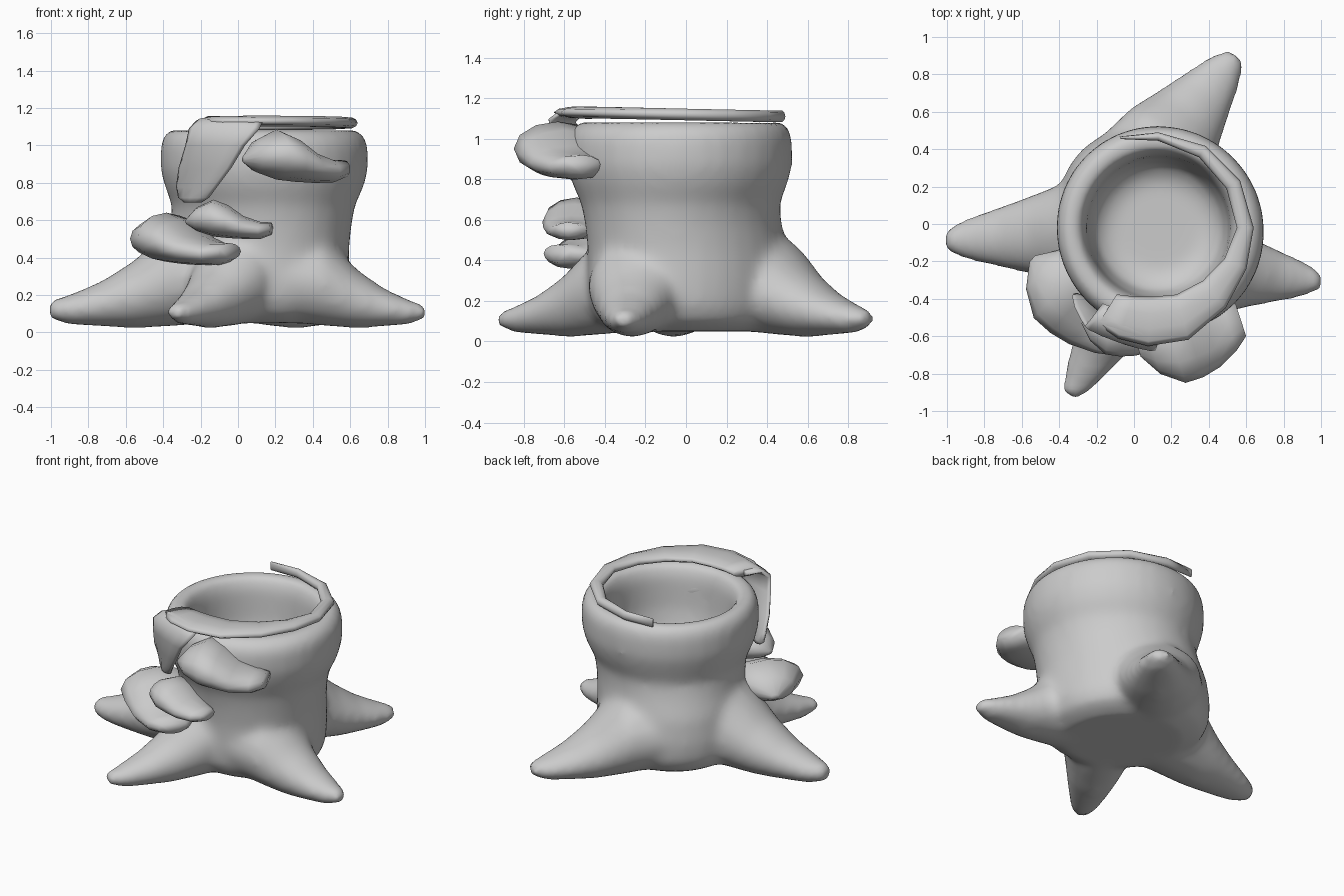
import bpy, bmesh
from math import cos, sin, radians, pi
from mathutils import Vector

if "Cube" in bpy.data.objects:
    bpy.data.objects.remove(bpy.data.objects["Cube"])

GREY = (0.6, 0.6, 0.6, 1)
clay = bpy.data.materials.new("plain grey")
clay.use_nodes = True
clay.diffuse_color = GREY
clay.node_tree.nodes["Principled BSDF"].inputs["Base Color"].default_value = GREY

AXIS = Vector((0.13, -0.02, 0))
UP = Vector((0, 0, 1))


def outward(deg):
    return Vector((cos(radians(deg)), sin(radians(deg)), 0))


def sideways(deg):
    return outward(deg + 90)


def loft(bm, stations, sides):
    """Closed skin through elliptic rings given as (centre, half axis, half axis)."""
    angles = [2 * pi * i / sides for i in range(sides)]
    rings = [[bm.verts.new(c + a * cos(t) + b * sin(t)) for t in angles] for c, a, b in stations]
    for low, high in zip(rings, rings[1:]):
        for i in range(sides):
            j = (i + 1) % sides
            bm.faces.new((low[i], low[j], high[j], high[i]))
    bm.faces.new(rings[0][::-1])
    bm.faces.new(rings[-1])


def finish(bm, name):
    bmesh.ops.recalc_face_normals(bm, faces=bm.faces)
    for face in bm.faces:
        face.smooth = True
    mesh = bpy.data.meshes.new(name)
    bm.to_mesh(mesh)
    bm.free()
    mesh.materials.append(clay)
    obj = bpy.data.objects.new(name, mesh)
    bpy.context.collection.objects.link(obj)
    return obj


# Hollow trunk: height, short radius, long radius, lean along the long diagonal
bm = bmesh.new()
trunk = [(0.05, 0.33, 0.38, 0.04), (0.1, 0.43, 0.48, 0.05), (0.18, 0.46, 0.53, 0.05),
         (0.3, 0.465, 0.535, 0.05), (0.45, 0.46, 0.525, 0.04), (0.58, 0.46, 0.51, 0.01),
         (0.68, 0.475, 0.505, -0.01), (0.78, 0.525, 0.54, -0.015), (0.87, 0.55, 0.563, -0.015),
         (1.0, 0.55, 0.56, -0.015), (1.06, 0.53, 0.535, -0.01), (1.09, 0.48, 0.48, 0),
         (1.075, 0.42, 0.42, 0), (1.0, 0.39, 0.39, 0), (0.8, 0.375, 0.375, 0),
         (0.66, 0.34, 0.34, 0), (0.6, 0.25, 0.25, 0)]
loft(bm, [(AXIS + sideways(45) * lean + UP * z, outward(45) * short, sideways(45) * wide)
          for z, short, wide, lean in trunk], 32)

# Roots: fraction of length, half width, underside, top
root_shape = [(0.2, 0.28, 0.05, 0.55), (0.42, 0.25, 0.03, 0.52), (0.6, 0.19, 0.02, 0.35),
              (0.75, 0.145, 0.03, 0.25), (0.9, 0.1, 0.04, 0.185), (1.0, 0.05, 0.07, 0.155)]
# Start and tip on the ground, width factor, height factor
roots = [((0.13, -0.02), (-1.015, -0.09), 1.1, 1.1), ((0.15, -0.05), (-0.345, -0.925), 0.9, 0.95),
         ((0.1, -0.2), (1.005, -0.31), 0.95, 0.95), ((-0.05, 0.13), (0.545, 0.905), 1.1, 1.0)]
for start, tip, wide, tall in roots:
    start, tip = Vector((*start, 0)), Vector((*tip, 0))
    side = (tip - start).normalized().cross(UP) * wide
    loft(bm, [(start.lerp(tip, t) + UP * (lo + hi * tall) / 2, side * w, UP * (hi * tall - lo) / 2)
              for t, w, lo, hi in root_shape], 16)
stump = finish(bm, "stump_with_roots")
remesh = stump.modifiers.new("blend", 'REMESH')
remesh.mode = 'VOXEL'
remesh.voxel_size = 0.025
remesh.use_smooth_shade = True
smooth = stump.modifiers.new("soften", 'SMOOTH')
smooth.factor = 0.5
smooth.iterations = 16

# Moss strip lying on the rim: angle, inner radius, outer radius
bm = bmesh.new()
strip = [(113, 0.515, 0.53), (90, 0.465, 0.51), (60, 0.435, 0.505), (30, 0.42, 0.505),
         (0, 0.42, 0.51), (-25, 0.39, 0.52), (-50, 0.37, 0.56), (-75, 0.37, 0.62),
         (-95, 0.37, 0.635), (-110, 0.39, 0.63), (-122, 0.42, 0.61)]
loft(bm, [(AXIS + outward(a) * (i + o) / 2 + UP * (1.12 + 0.01 * sin(radians(-a))),
           outward(a) * (o - i) / 2, UP * 0.03) for a, i, o in strip], 10)
finish(bm, "moss_strip")

# Moss tongue hanging over the front: angle, radius, height, half width, lean of thickness
bm = bmesh.new()
tongue = [(251, 0.48, 1.125, 0.15, 90), (252, 0.57, 1.13, 0.19, 80), (251, 0.625, 1.09, 0.2, 30),
          (246, 0.62, 1.0, 0.175, 0), (239, 0.595, 0.88, 0.165, -10), (232, 0.57, 0.78, 0.14, -10),
          (229, 0.56, 0.72, 0.11, 0), (228, 0.555, 0.695, 0.06, 0)]
loft(bm, [(AXIS + outward(a) * r + UP * z, sideways(a) * w,
           (outward(a) * cos(radians(lean)) + UP * sin(radians(lean))) * 0.028)
          for a, r, z, w, lean in tongue], 12)
finish(bm, "moss_tongue")

# Shelf fungi: position along the shelf, half depth, underside, top (all relative)
shelf = [(-1, 0.1, 0.38, 0.5), (-0.75, 0.62, 0.2, 0.8), (-0.35, 1, 0.06, 1), (0, 1, 0.02, 0.85),
         (0.35, 0.9, 0, 0.58), (0.75, 0.65, 0, 0.43), (1, 0.4, 0.1, 0.42)]


def fungus(name, x, y, z, angle, half_length, depth, height):
    bm = bmesh.new()
    loft(bm, [(Vector((x, y, z)) + sideways(angle) * half_length * u + UP * height * (lo + hi) / 2,
               outward(angle) * depth * d, UP * height * (hi - lo) / 2)
              for u, d, lo, hi in shelf], 12)
    finish(bm, name)


fungus("upper_fungus", 0.3, -0.6, 0.8, -72, 0.285, 0.23, 0.285)
fungus("middle_fungus", -0.05, -0.55, 0.5, 262, 0.23, 0.16, 0.21)
fungus("lower_fungus", -0.295, -0.41, 0.36, 228, 0.335, 0.23, 0.28)
